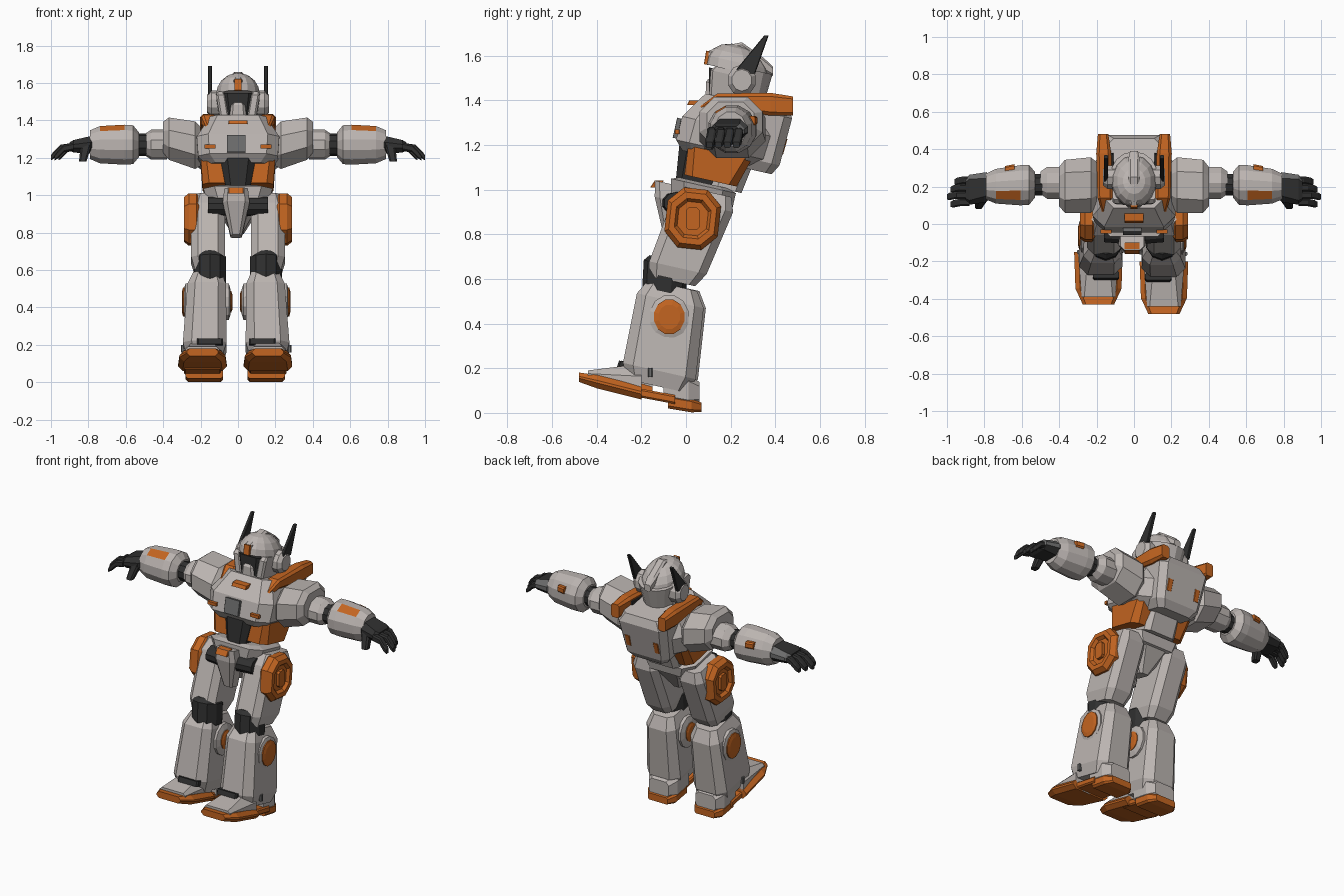
import bpy
import bmesh
from math import sin, cos, pi
from mathutils import Matrix, Vector

cube = bpy.data.objects.get("Cube")
if cube:
    bpy.data.objects.remove(cube, do_unlink=True)


def material(name, red, green, blue):
    mat = bpy.data.materials.new(name)
    mat.use_nodes = True
    colour = (red, green, blue, 1)
    mat.diffuse_color = colour
    mat.node_tree.nodes["Principled BSDF"].inputs["Base Color"].default_value = colour
    return mat


GREY = material("light grey armour", .5, .46, .44)
ORANGE = material("orange trim", .55, .13, .015)
DARK = material("dark joints", .03, .03, .03)
STEEL = material("steel grey", .15, .15, .15)

LEAN = -.22  # the whole figure leans backwards

# Lengthwise profiles: (fraction of the way, scale of the cross-section)
PLAIN = ((0, 1), (1, 1))
CAP = ((0, 1), (.7, 1), (1, .7))
BARREL = ((0, .8), (.15, 1), (.85, 1), (1, .75))
BREAST = ((0, .8), (.15, 1), (.55, 1), (1, .65))
SLEEVE = ((0, .6), (.12, .95), (.3, 1), (.8, 1), (1, .8))
DISH = ((0, .8), (.25, 1), (.7, 1), (1, .85), (1, .65), (.8, .55))
DOME = [(sin(step * .35), cos(step * .35)) for step in range(5)]


def outline(half_u, half_v, sides, corner):
    """Cross-section: an ellipse when sides is given, else a chamfered rectangle."""
    if sides:
        angles = [2 * pi * (i + .5) / sides for i in range(sides)]
        return [(half_u * cos(a), half_v * sin(a)) for a in angles]
    cut = corner * min(half_u, half_v)
    points = []
    for su, sv in ((1, 1), (-1, 1), (-1, -1), (1, -1)):
        edge = [(su * half_u, sv * (half_v - cut)), (su * (half_u - cut), sv * half_v)]
        points += edge if su == sv else reversed(edge)
    return points


def part(name, mat, axis, start, end, size, size_end=None, profile=PLAIN,
         sides=0, corner=.4, tilt=0, flip=1):
    """Skin a cross-section from start to end, scaled along the way by a profile."""
    start, end = Vector(start), Vector(end)
    size, size_end = Vector(size), Vector(size_end or size)
    turn = Matrix.Rotation(tilt, 3, "X")
    bm = bmesh.new()
    loops = []
    for t, scale in profile:
        centre = start.lerp(end, t)
        half = size.lerp(size_end, t) * scale
        loop = []
        for u, v in outline(half.x, half.y, sides, corner):
            offset = {"x": (0, u, v), "y": (u, 0, v), "z": (u, v, 0)}[axis]
            point = centre + turn @ Vector(offset)
            point.x *= flip
            loop.append(bm.verts.new(point))
        loops.append(loop)
    for low, high in zip(loops, loops[1:]):
        for i in range(len(low)):
            bm.faces.new((low[i - 1], low[i], high[i], high[i - 1]))
    bm.faces.new(loops[0])
    bm.faces.new(loops[-1])
    bmesh.ops.recalc_face_normals(bm, faces=bm.faces)
    mesh = bpy.data.meshes.new(name)
    bm.to_mesh(mesh)
    bm.free()
    mesh.materials.append(mat)
    obj = bpy.data.objects.new(name, mesh)
    bpy.context.collection.objects.link(obj)
    return obj


def pair(name, *layout, right_shift=(0, 0, 0), **options):
    """Left part and its mirrored right part."""
    left = part("left_" + name, *layout, **options)
    right = part("right_" + name, *layout, flip=-1, **options)
    right.location = right_shift
    return left, right


def paint(objects, mat, rule):
    """Give the faces that meet the rule a second colour."""
    for obj in objects:
        obj.data.materials.append(mat)
        for face in obj.data.polygons:
            if rule(face.normal, abs(face.center.x)):
                face.material_index = 1


# Torso
part("abdomen", DARK, "z", (0, .06, 1), (0, .1, 1.2), (.06, .11), (.1, .13), tilt=LEAN)
pair("waist_guard", ORANGE, "z", (.1, .11, 1.04), (.13, .16, 1.19), (.09, .12), (.07, .15), tilt=LEAN)
part("lower_back", GREY, "z", (0, .18, 1), (0, .24, 1.15), (.11, .07), tilt=LEAN)
part("chest", GREY, "z", (0, .14, 1.14), (0, .22, 1.4), (.21, .2), (.23, .21),
     profile=BREAST, corner=.3, tilt=LEAN)
part("backpack", GREY, "z", (0, .29, 1.09), (0, .37, 1.39), (.15, .12), (.18, .12),
     profile=BARREL, corner=.3, tilt=LEAN)
pair("backpack_light", ORANGE, "z", (.1, .42, 1.16), (.1, .44, 1.23), (.02, .015), tilt=LEAN)
pair("shoulder_pod", ORANGE, "y", (.155, .14, 1.4), (.165, .48, 1.375), (.04, .03), (.04, .06), profile=CAP)
pair("pod_nose", ORANGE, "y", (.155, .14, 1.4), (.14, .06, 1.35), (.04, .03), (.03, .02))
pair("pod_strip", DARK, "y", (.11, .12, 1.38), (.12, .38, 1.38), (.01, .03))
part("chest_window", STEEL, "z", (-.01, -.05, 1.23), (-.01, -.03, 1.32), (.05, .01), corner=.1, tilt=LEAN)
pair("chest_vent", ORANGE, "z", (.15, -.04, 1.25), (.15, -.04, 1.27), (.03, .01), corner=.1)
part("collar_bar", ORANGE, "z", (0, .03, 1.38), (0, .04, 1.4), (.05, .025), corner=.1)
part("neck", DARK, "z", (0, .2, 1.36), (0, .22, 1.46), (.07, .08), sides=10)

# Head
part("helmet_back", GREY, "z", (0, .27, 1.4), (0, .28, 1.54), (.09, .08), (.12, .11), sides=14, tilt=LEAN)
part("helmet_dome", GREY, "z", (0, .23, 1.53), (0, .23, 1.65), (.12, .145),
     profile=DOME, sides=14, tilt=LEAN)
part("face_recess", DARK, "z", (0, .18, 1.4), (0, .18, 1.53), (.07, .08), (.09, .08), tilt=LEAN)
part("face_mask", GREY, "z", (0, .14, 1.38), (0, .13, 1.49), (.055, .055), (.04, .04),
     profile=BARREL, tilt=LEAN)
pair("cheek_guard", GREY, "z", (.07, .18, 1.39), (.095, .19, 1.54), (.025, .08), profile=BARREL, tilt=LEAN)
part("crest_front", GREY, "y", (0, .25, 1.63), (0, .1, 1.6), (.03, .03), profile=CAP)
part("crest_back", GREY, "y", (0, .25, 1.63), (0, .39, 1.53), (.03, .03), profile=CAP)
part("forehead_light", ORANGE, "z", (0, .09, 1.56), (0, .1, 1.62), (.02, .01), corner=.1, tilt=LEAN)
pair("ear_disc", GREY, "x", (.09, .25, 1.49), (.165, .25, 1.49), (.065, .07), profile=CAP, sides=10)
pair("antenna", DARK, "z", (.15, .26, 1.52), (.15, .36, 1.69), (.01, .05), (.01, .01))

# Arms
pair("pauldron", GREY, "x", (.2, .21, 1.26), (.4, .2, 1.31), (.15, .13), (.14, .11),
     profile=BARREL, corner=.6)
pair("upper_arm", GREY, "x", (.38, .22, 1.27), (.5, .22, 1.27), (.09, .08), profile=CAP, sides=10)
pair("elbow", DARK, "x", (.47, .21, 1.27), (.58, .21, 1.27), (.06, .06), sides=10)
forearms = pair("forearm", GREY, "x", (.53, .21, 1.27), (.79, .2, 1.27), (.12, .115), (.09, .1),
                profile=SLEEVE, sides=12)
paint(forearms, ORANGE, lambda normal, x: normal.y < -.3 and normal.z > .75 and .63 < x < .72)
pair("forearm_mark", ORANGE, "x", (.64, .3, 1.31), (.69, .29, 1.31), (.02, .02))
palms = pair("palm", DARK, "x", (.77, .2, 1.27), (.9, .18, 1.26), (.08, .05), (.08, .03),
             profile=BARREL, corner=.7)
paint(palms, STEEL, lambda normal, x: normal.y > .3 and normal.z > -.3)
for finger in range(4):
    y = .115 + .04 * finger
    reach = 1 - .02 * abs(finger - 1)
    name = ("index", "middle", "ring", "little")[finger] + "_finger"
    pair(name, DARK, "x", (.88, y, 1.26), (reach - .05, y, 1.25), (.02, .02))
    pair(name + "_tip", DARK, "x", (reach - .05, y, 1.25), (reach, y - .01, 1.2), (.02, .02), profile=CAP)
pair("thumb", DARK, "z", (.81, .15, 1.28), (.83, .1, 1.18), (.03, .03), (.02, .02))

# Hips
part("pelvis", GREY, "z", (0, .07, .94), (0, .08, 1.03), (.16, .14), (.19, .15),
     profile=BARREL, tilt=LEAN)
part("crotch", GREY, "z", (0, .05, .8), (0, .07, .95), (.03, .05), (.12, .13), tilt=LEAN)
part("groin_guard", GREY, "z", (-.01, -.06, .78), (-.01, -.09, 1.03), (.03, .04), (.09, .07),
     profile=CAP, tilt=LEAN)
part("buckle", ORANGE, "z", (-.01, -.14, 1.01), (-.01, -.12, 1.04), (.04, .02), corner=.1)
pair("hip_joint", DARK, "x", (.04, -.05, .94), (.16, -.04, .94), (.06, .05), sides=10)
pair("hip_pod", ORANGE, "x", (.2, .03, .87), (.29, .03, .87), (.12, .135),
     profile=DISH, corner=.55, tilt=LEAN / 2)
pair("hip_pod_core", ORANGE, "x", (.26, .03, .87), (.29, .03, .87), (.03, .05))

# Legs, the right calf set slightly outwards
calf_shift = (-.02, .01, 0)
pair("thigh", GREY, "z", (.16, -.06, .59), (.16, .1, .99), (.09, .13), (.09, .14),
     profile=BARREL, tilt=LEAN)
pair("knee", DARK, "z", (.15, -.1, .51), (.15, -.09, .69), (.09, .1), profile=BARREL, sides=10, tilt=LEAN)
pair("shin", GREY, "z", (.16, -.13, .12), (.145, -.06, .57), (.12, .17), (.1, .15),
     profile=BARREL, tilt=LEAN, right_shift=calf_shift)
for side, base, reach, disc in (("outer", .24, 1, .07), ("inner", .05, -1, .05)):
    def along(distance):
        return (base + reach * distance, -.075, .43)
    pair(side + "_shin_boss", GREY, "x", along(0), along(.03), (.09, .1),
         profile=CAP, sides=12, right_shift=calf_shift)
    pair(side + "_shin_disc", ORANGE, "x", along(.02), along(.04), (disc, disc + .01),
         profile=CAP, sides=12, right_shift=calf_shift)
pair("ankle_guard", DARK, "z", (.13, -.29, .2), (.13, -.28, .23), (.07, .02), right_shift=calf_shift, tilt=LEAN)
pair("ankle_vent", STEEL, "z", (.275, -.16, .16), (.275, -.16, .2), (.01, .01), right_shift=calf_shift)

# Feet, the right one reaching less far forward
foot_shift = (-.03, .05, 0)
heel_shift = (-.03, 0, 0)
pair("toe_sole", ORANGE, "y", (.16, -.2, .09), (.16, -.48, .16), (.13, .03), (.12, .03),
     profile=CAP, corner=.8, right_shift=foot_shift)
pair("arch", ORANGE, "y", (.16, -.05, .06), (.16, -.21, .09), (.1, .02), right_shift=heel_shift)
pair("heel_sole", ORANGE, "y", (.15, -.08, .05), (.15, .07, .025), (.1, .03),
     profile=CAP, right_shift=heel_shift)
pair("foot", GREY, "y", (.16, -.2, .14), (.16, -.44, .17), (.11, .08), (.09, .02),
     corner=.7, right_shift=foot_shift)
pair("heel", GREY, "y", (.15, -.1, .12), (.15, .06, .09), (.1, .07), profile=CAP, right_shift=heel_shift)
